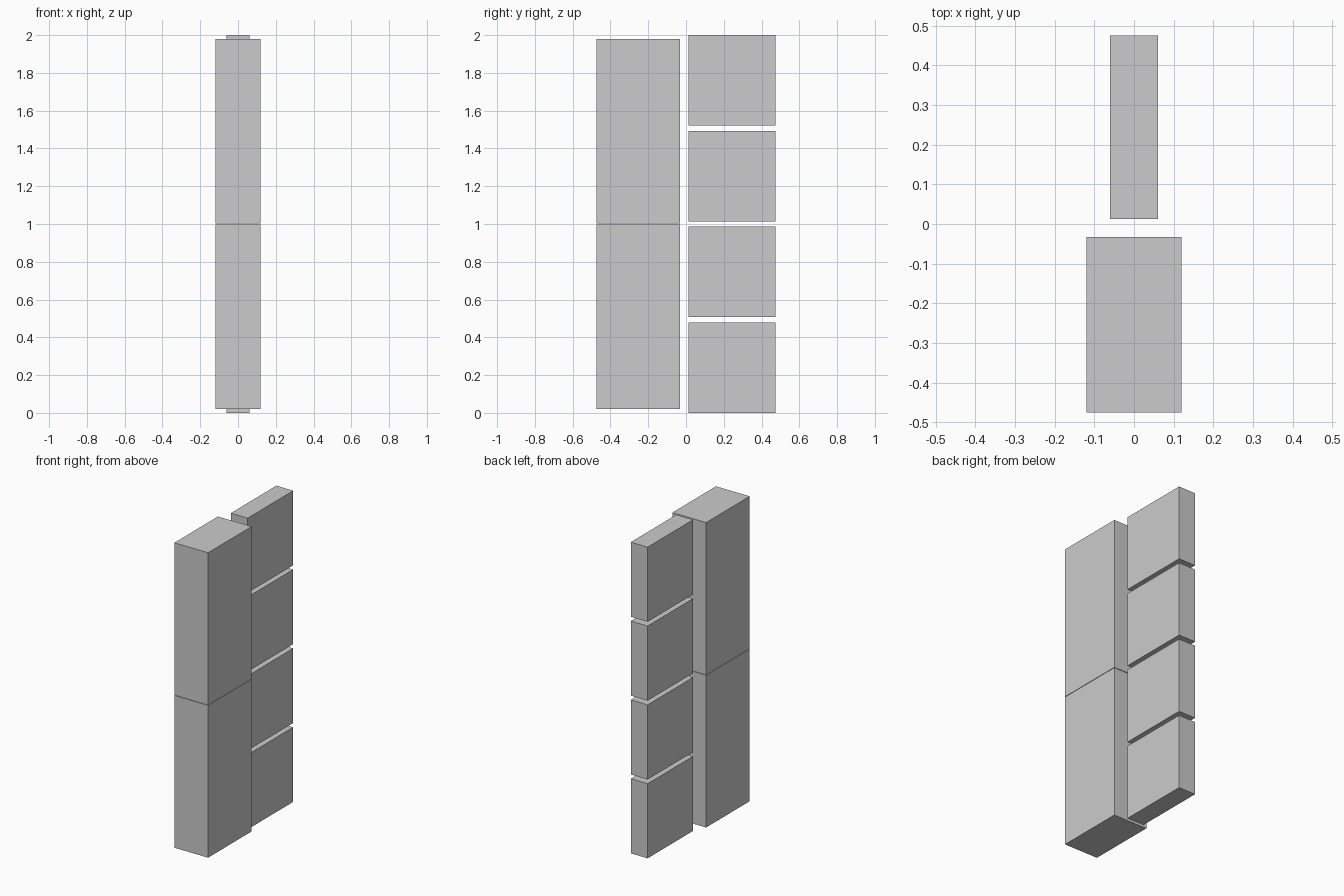
import bpy

cube = bpy.data.objects.get("Cube")
if cube:
    bpy.data.objects.remove(cube, do_unlink=True)

grey = bpy.data.materials.new("plain_grey")
grey.use_nodes = True
color = (0.6, 0.6, 0.6, 1)
grey.diffuse_color = color
grey.node_tree.nodes["Principled BSDF"].inputs["Base Color"].default_value = color


def block(name, width, y0, y1, z0, z1):
    """Box centred on x = 0 between the given depth and height limits."""
    bpy.ops.mesh.primitive_cube_add(size=1, location=(0, (y0 + y1) / 2, (z0 + z1) / 2))
    ob = bpy.context.object
    ob.name = name
    ob.scale = (width, y1 - y0, z1 - z0)
    bpy.ops.object.transform_apply(location=False, rotation=False, scale=True)
    ob.data.materials.append(grey)


def stack(name, count, gap, width, y0, y1, bottom, top):
    """Column of equal blocks with a thin gap between them."""
    height = (top - bottom - gap * (count - 1)) / count
    for i in range(count):
        z = bottom + i * (height + gap)
        block(f"{name}_{i + 1}", width, y0, y1, z, z + height)


# Two tall thick blocks in front, four thin panels behind
stack("front_block", 2, 0.003, 0.24, -0.475, -0.033, 0.02, 1.98)
stack("rear_panel", 4, 0.027, 0.12, 0.013, 0.475, 0, 2)
